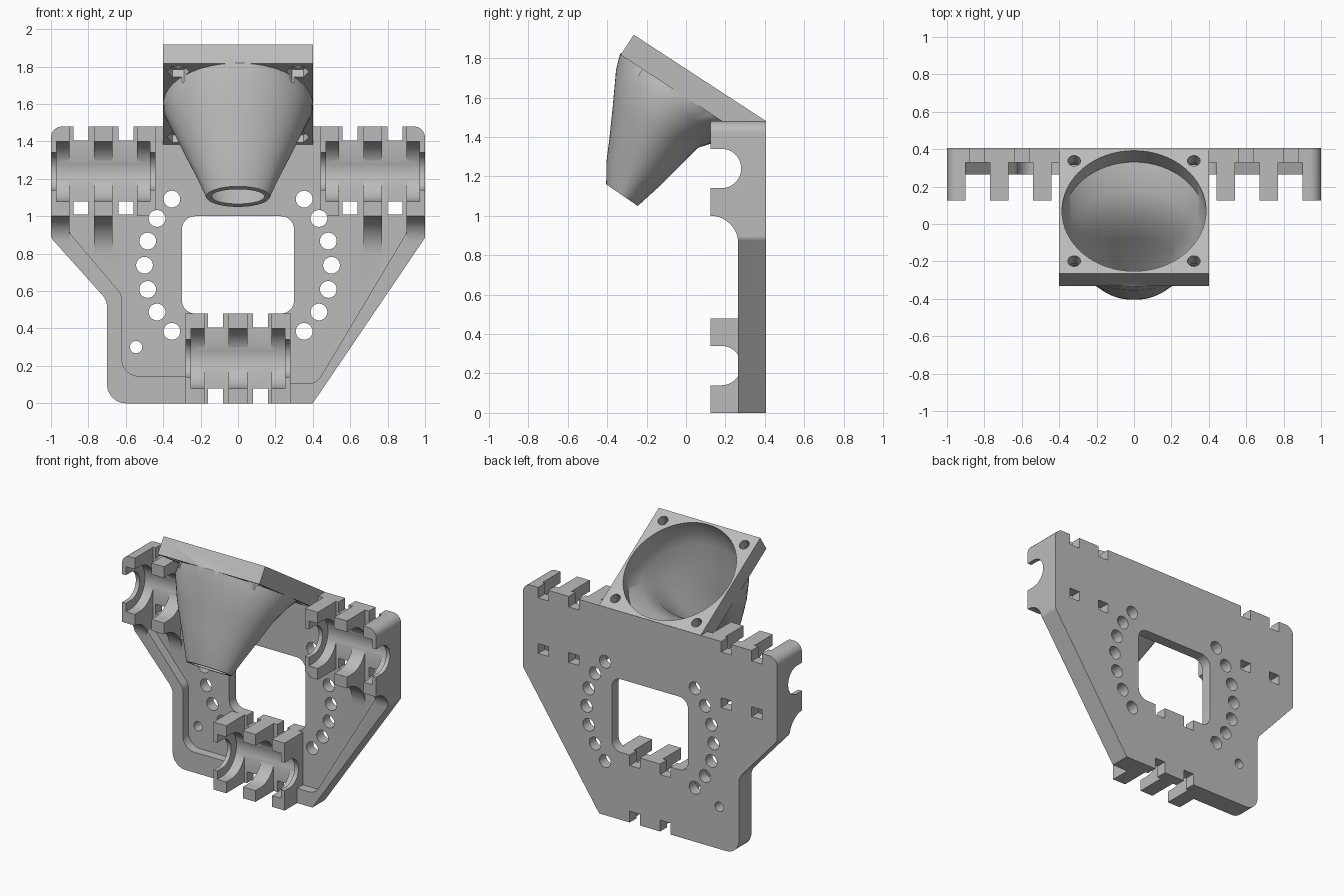
import bpy, bmesh
from math import sin, cos, pi, radians
from mathutils import Vector

cube = bpy.data.objects.get("Cube")
if cube:
    bpy.data.objects.remove(cube)

grey = bpy.data.materials.new("plain grey")
grey.use_nodes = True
GREY = (0.5, 0.5, 0.5, 1)
grey.diffuse_color = GREY
grey.node_tree.nodes["Principled BSDF"].inputs["Base Color"].default_value = GREY


def loft(name, rings):
    """Closed solid through a list of equal-length point rings."""
    bm = bmesh.new()
    loops = [[bm.verts.new(p) for p in ring] for ring in rings]
    n = len(loops[0])
    for a, b in zip(loops, loops[1:]):
        for i in range(n):
            j = (i + 1) % n
            bm.faces.new((a[i], a[j], b[j], b[i]))
    bm.faces.new(loops[0])
    bm.faces.new(loops[-1])
    bmesh.ops.recalc_face_normals(bm, faces=bm.faces)
    mesh = bpy.data.meshes.new(name)
    bm.to_mesh(mesh)
    bm.free()
    ob = bpy.data.objects.new(name, mesh)
    bpy.context.collection.objects.link(ob)
    return ob


def prism(name, pts, axis, lo, hi):
    """Profile (x,z) pushed along y, or profile (y,z) pushed along x."""
    place = (lambda a, b, t: (t, a, b)) if axis == "x" else (lambda a, b, t: (a, t, b))
    return loft(name, [[place(a, b, t) for a, b in pts] for t in (lo, hi)])


def box(name, x0, x1, y0, y1, z0, z1):
    return prism(name, [(x0, z0), (x1, z0), (x1, z1), (x0, z1)], "y", y0, y1)


def arc(cx, cz, r, a0, a1, n):
    return [(cx + r * cos(radians(a0 + (a1 - a0) * i / n)),
             cz + r * sin(radians(a0 + (a1 - a0) * i / n))) for i in range(n + 1)]


def rounded(corners, steps=8):
    """Polygon of (a, b, radius) corners with tangent-cut rounding."""
    out = []
    for i, (x, z, r) in enumerate(corners):
        p = Vector((x, z))
        if not r:
            out.append((x, z))
            continue
        u = (Vector(corners[i - 1][:2]) - p).normalized()
        v = (Vector(corners[(i + 1) % len(corners)][:2]) - p).normalized()
        half = u.angle(v) / 2
        cut = r * cos(half) / sin(half)
        c = p + (u + v).normalized() * (r / sin(half))
        a, b = p + u * cut - c, p + v * cut - c
        for k in range(steps + 1):
            d = a.lerp(b, k / steps).normalized() * r
            out.append(tuple(c + d))
    return out


def boolean(ob, other, op="DIFFERENCE", keep=False):
    mod = ob.modifiers.new("cut", "BOOLEAN")
    mod.operation, mod.object, mod.solver = op, other, "EXACT"
    bpy.context.view_layer.objects.active = ob
    bpy.ops.object.modifier_apply(modifier=mod.name)
    if not keep:
        bpy.data.objects.remove(other)


BACK, FLOOR, RIM, FRONT = 0.405, 0.33, 0.265, 0.125

# Carriage plate with a raised rim around a recessed floor
outline = rounded([(-0.7, 0, 0.1), (0.4, 0, 0), (1, 0.885, 0.04), (1, 1.48, 0.06),
                   (-1, 1.48, 0.06), (-1, 0.885, 0.04), (-0.7, 0.55, 0.1)])
plate = prism("carriage_plate", outline, "y", RIM, BACK)
recess = rounded([(-0.9, 1.6, 0), (-0.9, 0.91, 0.03), (-0.62, 0.58, 0.08), (-0.62, 0.145, 0.09),
                  (-0.28, 0.145, 0), (-0.28, -0.1, 0), (0.28, -0.1, 0), (0.28, 0.105, 0),
                  (0.42, 0.105, 0.08), (0.9, 0.91, 0.03), (0.9, 1.6, 0)])
boolean(plate, prism("recess", recess, "y", 0, FLOOR))

# Bearing holder tabs; the flared ones sweep down into the plate
IN = 0.37


def tab(x0, x1, z0, z1, flare=0):
    pts = [(IN, z1), (FRONT, z1), (FRONT, z0)]
    if flare:
        pts += arc(FRONT, z0 - flare, flare, 90, 0, 10)[1:]
        pts += [(IN, z0 - flare)]
    else:
        pts += [(IN, z0)]
    boolean(plate, prism("tab", pts, "x", x0, x1), "UNION")


for s in (-1, 1):
    for a, b, flare in ((0.9, 1.0, 0.14), (0.67, 0.77, 0.205), (0.44, 0.54, 0)):
        tab(*sorted((s * a, s * b)), 1.0, 1.48, flare)
for a in (-0.28, -0.05, 0.18):
    tab(a, a + 0.1, 0, 0.48)
boolean(plate, prism("trim", outline, "y", 0, 0.6), "INTERSECT")


# Bearing cradles, rod clearances and strap slots of each holder
def channel(zc, r, x0, x1):
    pts = [(0, zc - r)] + arc(0.18, zc, r, -90, 90, 24) + [(0, zc + r)]
    boolean(plate, prism("channel", pts, "x", x0, x1))


for cx, cz in ((-0.72, 1.24), (0.72, 1.24), (0, 0.24)):
    channel(cz, 0.16, cx - 0.25, cx + 0.25)
    channel(cz, 0.1, cx - 0.32, cx + 0.32)
    for s in (-1, 1):
        x0, x1 = sorted((cx + s * 0.08, cx + s * 0.16))
        upper, lower = (1.56, 1.01) if cz > 1 else (0.56, -0.05)
        boolean(plate, box("slot", x0, x1, 0, 0.6, cz + 0.165, upper))
        boolean(plate, box("slot", x0, x1, 0, 0.6, lower, cz - 0.16))

# Window and the two arcs of holes
window = rounded([(-0.3, 0.48, 0.07), (0.3, 0.48, 0.07), (0.3, 1, 0.07), (-0.3, 1, 0.07)])
boolean(plate, prism("window", window, "y", FLOOR - 0.03, 0.6))
spots = [(s * 0.5 * cos(radians(a)), 0.738 + 0.5 * sin(radians(a)), 0.045)
         for s in (-1, 1) for a in range(-45, 46, 15)] + [(-0.545, 0.3, 0.033)]
for x, z, r in spots:
    boolean(plate, prism("hole", arc(x, z, r, 0, 345, 23), "y", 0, 0.6))

# Tilted fan flange
across = Vector((1, 0, 0))
along = Vector((0, 0.8375, -0.5465))
up = Vector((0, 0.5465, 0.8375))
top = Vector((0, 0.07, 1.70))
THICK = 0.122
flange = []
for v, n in ((-0.4, 0), (0.4, 0), (0.4, -THICK), (-0.4, -THICK)):
    p = top + along * v + up * n
    flange.append((p.y, p.z))
duct = prism("fan_duct", flange, "x", -0.4, 0.4)


def ring(centre, half_x, half_v, n=64):
    return [centre + across * half_x * cos(2 * pi * i / n) + half_v * sin(2 * pi * i / n)
            for i in range(n)]


# Funnel stations: half width, front (y, z), back (y, z)
stations = [(0.4, -0.335, 1.82, 0.336, 1.38), (0.397, -0.355, 1.74, 0.20, 1.39),
            (0.34, -0.372, 1.55, 0.06, 1.345), (0.275, -0.388, 1.40, -0.05, 1.235),
            (0.22, -0.403, 1.28, -0.14, 1.145), (0.17, -0.405, 1.16, -0.245, 1.05)]
outer = [ring(top - up * 0.09, 0.395, along * 0.395)]
inner = [ring(top + up * k, 0.385, along * 0.385) for k in (0.06, -THICK + 0.01)]
for i, (w, fy, fz, by, bz) in enumerate(stations):
    f, b = Vector((0, fy, fz)), Vector((0, by, bz))
    mid, half = (f + b) / 2, (b - f) / 2
    outer.append(ring(mid, w, half))
    if i:
        inner.append(ring(mid, w - 0.028, half * (1 - 0.028 / half.length)))
inner.append([p - up * 0.06 for p in inner[-1]])
boolean(duct, loft("funnel", outer), "UNION")

# Screw holes and hexagonal nut pockets in the flange corners
for sx in (-1, 1):
    for sv in (-1, 1):
        c = top + across * 0.32 * sx + along * 0.32 * sv
        for r, n, hi, lo in ((0.034, 24, 0.05, -0.14), (0.06, 6, -0.075, -0.16)):
            drill = loft("drill", [ring(c + up * k, r, along * r, n) for k in (hi, lo)])
            boolean(duct, drill, keep=True)
            boolean(plate, drill)

# Hollow air passage
bore = loft("bore", inner)
boolean(duct, bore, keep=True)
boolean(plate, bore)

# Material and shading
for ob in (plate, duct):
    ob.data.materials.clear()
    ob.data.materials.append(grey)
    for p in ob.data.polygons:
        p.material_index = 0
    bpy.ops.object.select_all(action="DESELECT")
    ob.select_set(True)
    bpy.context.view_layer.objects.active = ob
    bpy.ops.object.shade_smooth_by_angle(angle=radians(30))
